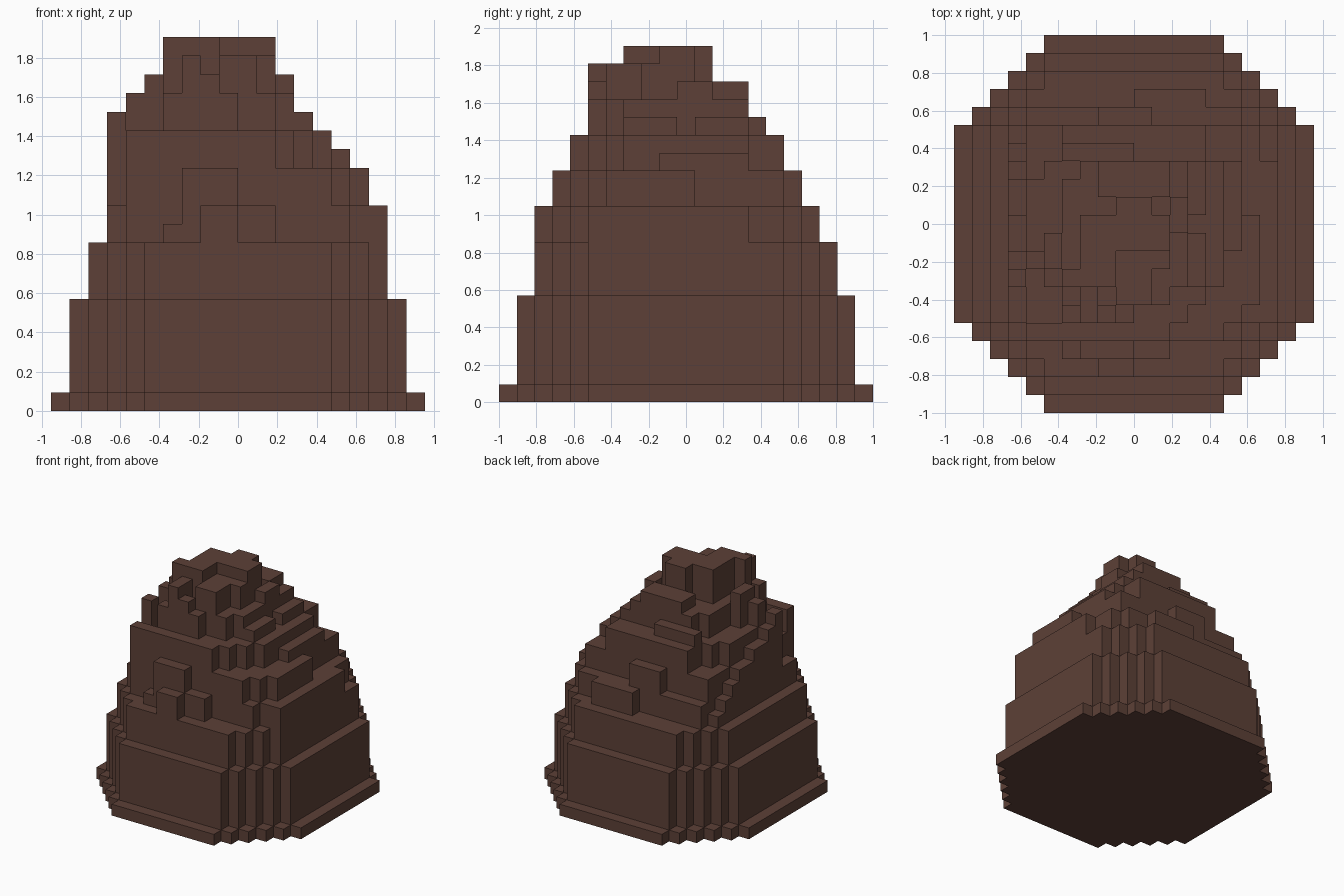
import bpy, bmesh

if "Cube" in bpy.data.objects:
    bpy.data.objects.remove(bpy.data.objects["Cube"])

U = 2 / 21                      # one voxel
NX, NY = range(-10, 10), range(-10, 11)
height = {(i, j): 0 for i in NX for j in NY}


def raise_block(x0, x1, y0, y1, h, reach=99, exact=False):
    """Set height over a rectangle; 'reach' steps its corners off diagonally."""
    for (i, j) in height:
        if x0 <= i < x1 and y0 <= j - 0.5 and j + 0.5 <= y1:
            if max(abs(i), abs(i + 1)) + abs(j) + 0.5 <= reach:
                height[i, j] = h if exact else max(h, height[i, j])


# stepped octagonal tiers: x0, x1, y0, y1, top, corner reach
for t in [(-10, 10, -10.5, 10.5, 1, 15.5), (-9, 9, -9.5, 9.5, 6, 14.5),
          (-8, 8, -8.5, 8.5, 9, 13.5), (-7, 7, -6.5, 6.5, 11, 12.5),
          (-6, 6, -6.5, 5.5, 13, 11.5), (-6, 5, -5.5, 5.5, 15, 8.5),
          (-4, 3, -4.5, 3.5, 17, 6.5)]:
    raise_block(*t)

# ledges and lumps on the lower slopes
for b in [(7, 8, -5.5, 3.5, 11), (-2, 0, -8.5, -7.5, 11), (-4, -3, -7.5, -6.5, 10),
          (-3, 0, -7.5, -6.5, 13), (0, 2, -7.5, -6.5, 11), (0, 4, 6.5, 7.5, 11),
          (-2, 1, 5.5, 6.5, 13), (-6, 2, -6.5, -5.5, 15), (6, 7, -4.5, 0.5, 13),
          (5, 6, -1.5, 3.5, 14), (4, 5, -3.5, 3.5, 15), (3, 4, 0.5, 3.5, 16),
          (3, 4, -3.5, -0.5, 16), (-4, 4, 4.5, 5.5, 15), (-4, 0, 3.5, 4.5, 16)]:
    raise_block(*b)

# staircase climbing along the left side
for y, h in [(4.5, 10), (3.5, 11), (2.5, 12), (1.5, 13), (0.5, 13), (-0.5, 14),
             (-1.5, 14), (-2.5, 15), (-3.5, 16)]:
    raise_block(-7, -6, y, y + 1, h, exact=True)

# summit lumps
for b in [(-6, -5, -2.5, -1.5, 17), (-5, -4, -2.5, -0.5, 18), (-4, -3, -5.5, -4.5, 17),
          (-3, -2, -5.5, -3.5, 19), (-2, -1, -5.5, -4.5, 18), (-1, 0, -5.5, -4.5, 17),
          (-1, 1, -4.5, -1.5, 19), (1, 2, -2.5, -1.5, 19), (-2, 2, 1.5, 3.5, 18),
          (2, 3, -0.5, 1.5, 18), (-4, -1, -3.5, -2.5, 20), (-3, -1, -2.5, 0.5, 20),
          (-1, 1, -1.5, 1.5, 20), (1, 2, -1.5, 0.5, 20)]:
    raise_block(*b)

# skin the columns with unit faces
bm = bmesh.new()


def face(pts):
    bm.faces.new([bm.verts.new((x * U, y * U, z * U)) for x, y, z in pts])


for (i, j), h in height.items():
    if not h:
        continue
    c = [(i, j - .5), (i + 1, j - .5), (i + 1, j + .5), (i, j + .5)]
    face([(x, y, h) for x, y in c])
    face([(x, y, 0) for x, y in reversed(c)])
    for k, (dx, dy) in enumerate([(0, -1), (1, 0), (0, 1), (-1, 0)]):
        (ax, ay), (bx, by) = c[k], c[(k + 1) % 4]
        for z in range(height.get((i + dx, j + dy), 0), h):
            face([(ax, ay, z), (bx, by, z), (bx, by, z + 1), (ax, ay, z + 1)])
bmesh.ops.remove_doubles(bm, verts=bm.verts, dist=1e-4)

mesh = bpy.data.meshes.new("dirt_mound")
bm.to_mesh(mesh)
bm.free()
mat = bpy.data.materials.new("dark brown earth")
mat.diffuse_color = (0.1095, 0.0513, 0.0382, 1)
mat.use_nodes = True
mat.node_tree.nodes["Principled BSDF"].inputs["Base Color"].default_value = mat.diffuse_color
mesh.materials.append(mat)
bpy.context.collection.objects.link(bpy.data.objects.new("dirt_mound", mesh))
